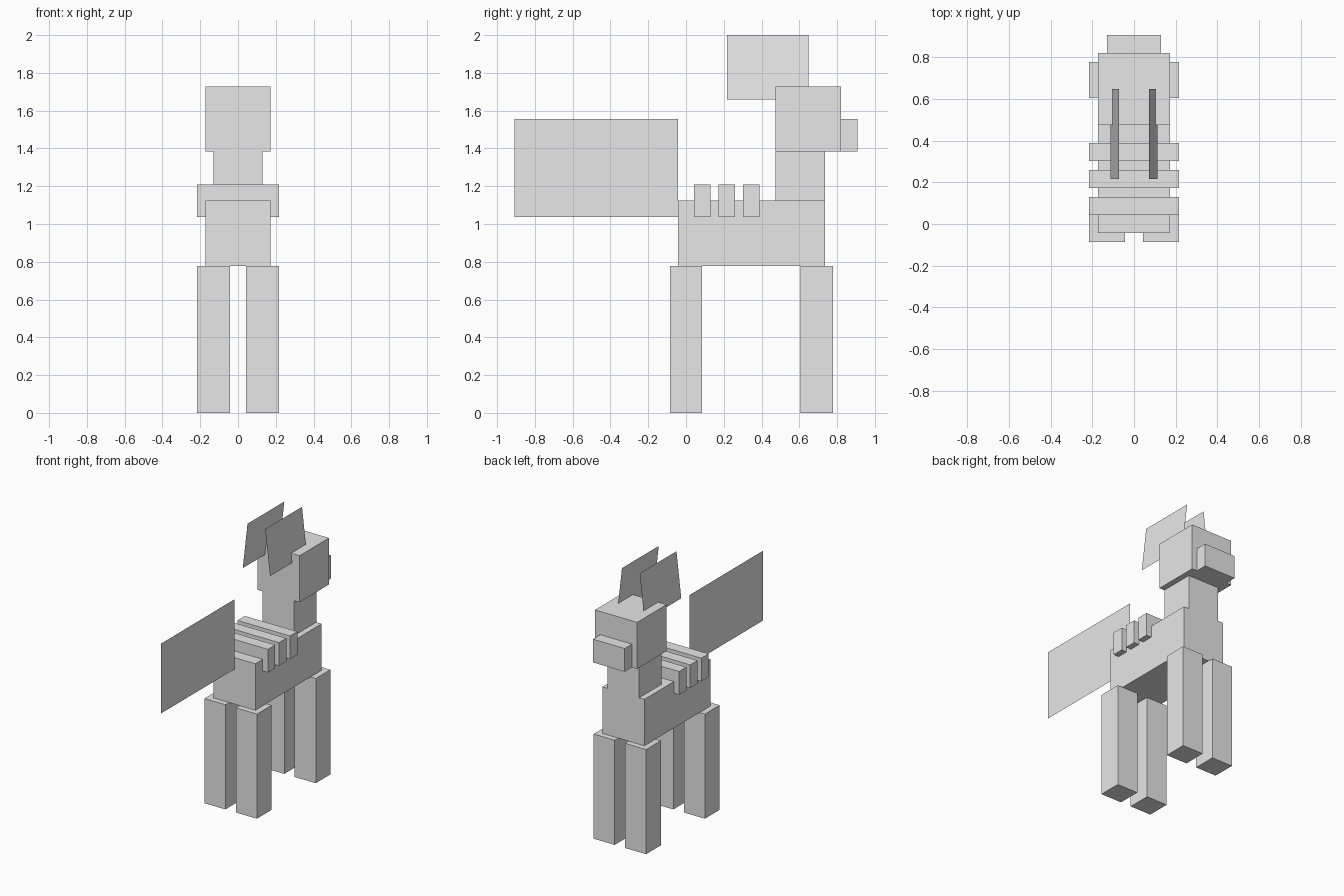
import bpy

cube = bpy.data.objects.get("Cube")
if cube:
    bpy.data.objects.remove(cube, do_unlink=True)

# Single plain grey
grey = bpy.data.materials.new("plain_grey")
grey.use_nodes = True
colour = (0.8, 0.8, 0.8, 1)
grey.diffuse_color = colour
grey.node_tree.nodes["Principled BSDF"].inputs["Base Color"].default_value = colour


def mesh_object(name, verts, faces):
    mesh = bpy.data.meshes.new(name)
    mesh.from_pydata(verts, [], faces)
    mesh.materials.append(grey)
    obj = bpy.data.objects.new(name, mesh)
    bpy.context.collection.objects.link(obj)
    return obj


def box(name, xs, ys, zs):
    """Block spanning the given ranges."""
    verts = [(x, y, z) for x in xs for y in ys for z in zs]
    faces = [(0, 1, 3, 2), (4, 6, 7, 5), (0, 4, 5, 1),
             (2, 3, 7, 6), (0, 2, 6, 4), (1, 5, 7, 3)]
    return mesh_object(name, verts, faces)


def sheet(name, x_low, x_high, ys, zs):
    """Flat upright panel that may lean sideways."""
    (y0, y1), (z0, z1) = ys, zs
    verts = [(x_low, y0, z0), (x_low, y1, z0), (x_high, y1, z1), (x_high, y0, z1)]
    return mesh_object(name, verts, [(0, 1, 2, 3)])


# Body, neck and head
box("body", (-0.173, 0.173), (-0.043, 0.735), (0.778, 1.124))
box("neck", (-0.13, 0.13), (0.475, 0.735), (1.124, 1.383))
box("head", (-0.173, 0.173), (0.475, 0.821), (1.383, 1.729))
box("snout", (-0.13, 0.13), (0.821, 0.907), (1.383, 1.556))

# Three raised bars across the back
for i in range(3):
    y = 0.043 + i * 0.13
    box(f"back_bar_{i + 1}", (-0.216, 0.216), (y, y + 0.086), (1.037, 1.21))

# Legs and inward-leaning ears, on both sides
for side, s in (("left", 1), ("right", -1)):
    for end, y in (("tail_end", 0), ("head_end", 0.691)):
        xs = sorted((s * 0.043, s * 0.216))
        box(f"{side}_{end}_leg", xs, (y - 0.086, y + 0.086), (0, 0.778))
    sheet(f"{side}_ear", s * 0.112, s * 0.073, (0.216, 0.648), (1.66, 2.0))

# Tail panel
sheet("tail", 0, 0, (-0.907, -0.043), (1.037, 1.556))
